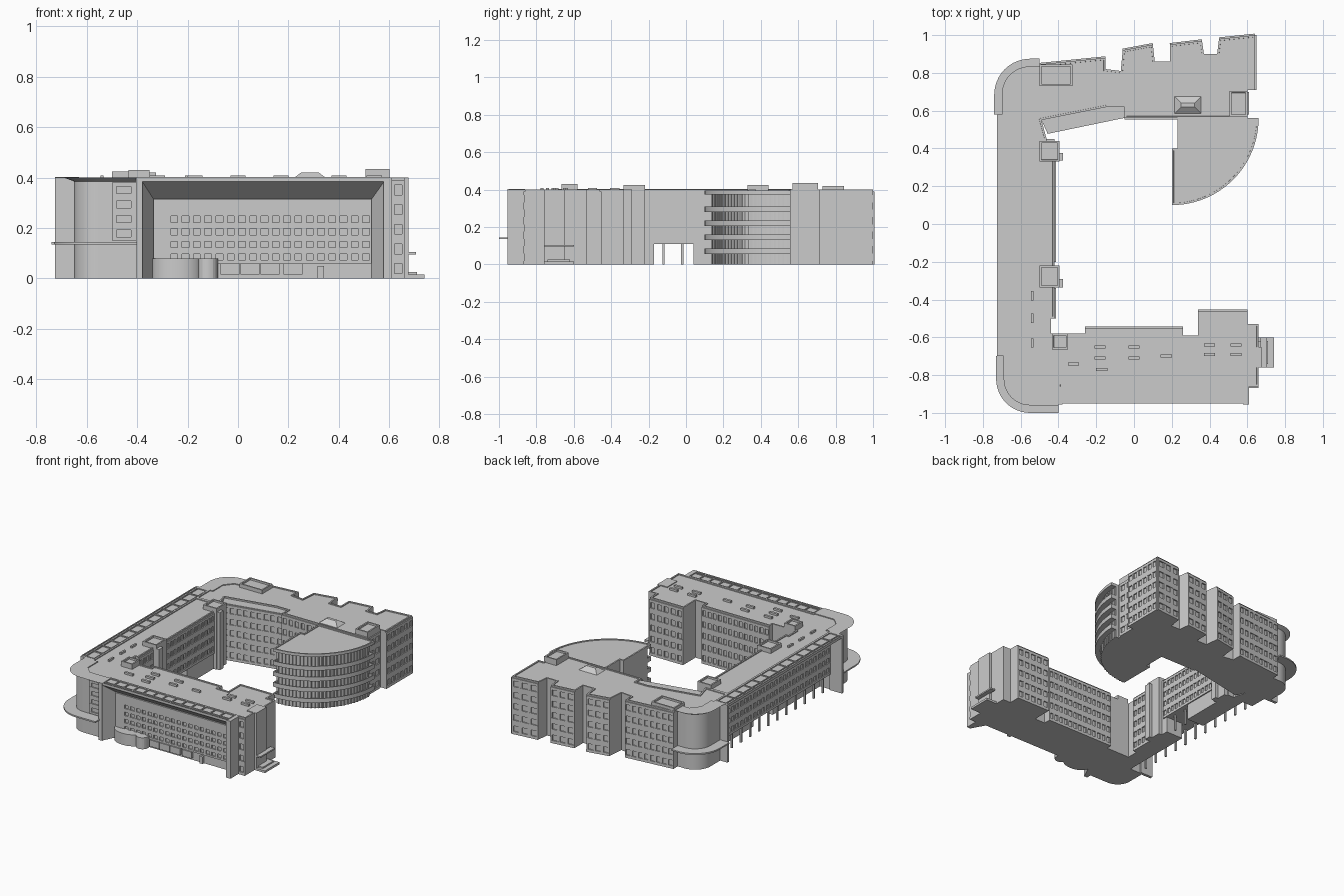
import bpy
import bmesh
from math import cos, sin, radians, hypot
from mathutils import Vector, Matrix

default_cube = bpy.data.objects.get("Cube")
if default_cube:
    bpy.data.objects.remove(default_cube, do_unlink=True)

ROOF = .4
SOFFIT = .315
UNDERCROFT = .11
FLOORS = 5


def finish(name, bm):
    """Turn a bmesh into a scene object with crisp edges and smooth curves."""
    bmesh.ops.recalc_face_normals(bm, faces=bm.faces[:])
    mesh = bpy.data.meshes.new(name)
    bm.to_mesh(mesh)
    bm.free()
    obj = bpy.data.objects.new(name, mesh)
    bpy.context.collection.objects.link(obj)
    bpy.ops.object.select_all(action='DESELECT')
    obj.select_set(True)
    bpy.context.view_layer.objects.active = obj
    bpy.ops.object.shade_smooth_by_angle(angle=radians(20))
    return obj


def arc(cx, cy, radius, start, end, steps=12):
    """Points along a circular arc, angles in degrees."""
    angles = [radians(start + (end - start) * i / steps) for i in range(steps + 1)]
    return [(cx + radius * cos(a), cy + radius * sin(a)) for a in angles]


def prism(name, outline, z0, z1, top_outline=None, parapet=0, rim=.01):
    """Extrude a plan outline; optionally flare it or sink the roof behind a parapet."""
    bm = bmesh.new()
    low = [bm.verts.new((x, y, z0)) for x, y in outline]
    high = [bm.verts.new((x, y, z1)) for x, y in top_outline or outline]
    bm.faces.new(low[::-1])
    top = bm.faces.new(high)
    for i in range(len(low)):
        j = (i + 1) % len(low)
        bm.faces.new((low[i], low[j], high[j], high[i]))
    if parapet:
        bm.normal_update()
        for thickness in (rim, .0005):
            bmesh.ops.inset_region(bm, faces=[top], thickness=thickness, use_even_offset=True)
        bmesh.ops.translate(bm, verts=top.verts[:], vec=(0, 0, -parapet))
    return finish(name, bm)


def add_box(bm, x0, x1, y0, y1, z0, z1, frame=Matrix()):
    place = Matrix.Translation(((x0 + x1) / 2, (y0 + y1) / 2, (z0 + z1) / 2))
    scale = Matrix.Diagonal((x1 - x0, y1 - y0, z1 - z0, 1))
    bmesh.ops.create_cube(bm, size=1, matrix=frame @ place @ scale)


def boxes(name, items):
    bm = bmesh.new()
    for item in items:
        add_box(bm, *item)
    return finish(name, bm)


def facade(name, start, end, z0, z1, columns, rows=FLOORS, relief=.008, pier=.4, sill=.5):
    """Spandrels and piers standing proud of a wall; outside lies right of the run."""
    bm = bmesh.new()
    dx, dy = end[0] - start[0], end[1] - start[1]
    length = hypot(dx, dy)
    along = Vector((dx, dy, 0)) / length
    inward = Vector((-along.y, along.x, 0))
    frame = Matrix((along, inward, (0, 0, 1))).transposed().to_4x4()
    frame.translation = (*start, 0)
    storey, bay = (z1 - z0) / rows, length / columns
    for row in range(rows + 1):
        low = max(z0, z0 + (row - sill / 2) * storey)
        high = min(z1, z0 + (row + sill / 2) * storey)
        add_box(bm, 0, length, -relief, 0, low, high, frame)
    for col in range(columns + 1):
        left = max(0, (col - pier / 2) * bay)
        right = min(length, (col + pier / 2) * bay)
        add_box(bm, left, right, -relief * .9, 0, z0, z1, frame)
    return finish(name, bm)


def sweep_section(name, section, axis, start, end):
    """Extrude a (depth, height) section along x or y."""
    bm = bmesh.new()
    rings = []
    for s in (start, end):
        rings.append([bm.verts.new((s, d, z) if axis == 'x' else (d, s, z)) for d, z in section])
    a, b = rings
    bm.faces.new(a)
    bm.faces.new(b)
    for i in range(len(a)):
        j = (i + 1) % len(a)
        bm.faces.new((a[i], a[j], b[j], b[i]))
    return finish(name, bm)


def eave(name, outer, inner, axis, start, end, cells=13):
    """Sloping eave with a ladder of ribs on its top."""
    sweep_section(name, [(outer, .385), (outer, .395), (inner, .395), (inner, SOFFIT)],
                  axis, start, end)
    pitch = (end - start) / cells
    edges = [(outer, outer + .006), (outer + .022, outer + .028), (inner - .006, inner)]
    ribs = [(a, b, start, end, .39, ROOF + .002) for a, b in edges]
    for i in range(cells + 1):
        s = start + i * pitch
        ribs.append((outer, inner, s - .004, s + .004, .39, ROOF + .002))
    if axis == 'x':
        ribs = [(c, d, a, b, e, f) for a, b, c, d, e, f in ribs]
    boxes(name + "_ribs", ribs)


# Southern and western wings with the rounded corner
corner = (-.55, -.82)
front_drum = [(-.65, -.69)] + arc(*corner, .1, 180, 270) + [(-.38, -.92), (-.38, -.86)]
south_edge = [(.66, -.86), (.66, -.53), (.6, -.53), (.6, -.46), (.34, -.46), (.34, -.59),
              (.26, -.59), (.26, -.55), (-.26, -.55), (-.26, -.58), (-.44, -.58),
              (-.44, -.5), (-.42, -.5)]
prism("south_west_wing", front_drum + south_edge + [(-.42, .44), (-.63, .44), (-.63, -.69)],
      UNDERCROFT, ROOF, parapet=.006)
prism("south_ground_floor", front_drum + south_edge + [(-.42, -.17), (-.55, -.17), (-.55, -.69)],
      0, UNDERCROFT)
boxes("west_ground_floor", [(-.55, -.42, .04, .45, 0, UNDERCROFT)])

# Northern wing with stepped rear bays and a rounded corner
rear = (-.55, .685)
east_bays = [(.6, .56), (.6, .71), (.64, .71), (.64, 1), (.45, .98), (.44, .9), (.37, .9),
             (.36, .97), (.19, .95), (.19, .86), (.11, .86), (.1, .95), (-.06, .92),
             (-.07, .81), (-.15, .82), (-.15, .88), (-.5, .845)]
rear_drum = [(-.5, .805)] + arc(*rear, .12, 90, 180) + [(-.67, .58), (-.63, .58)]
prism("north_wing", [(-.63, .44), (-.46, .44), (-.49, .55), (-.14, .62), (-.05, .62), (-.05, .56)]
      + east_bays + rear_drum, 0, ROOF, parapet=.006)
screen = [(-.46, .485), (-.05, .57), (-.05, .62), (-.14, .62), (-.49, .55)]
prism("courtyard_screen_block", screen, 0, .39)

# Flared corner roofs and low curved canopies


def front_corner(r):
    return ([(-.55 - r, -.7)] + arc(*corner, r, 180, 270)
            + [(-.4, -.82 - r), (-.4, -.86), (-.54, -.86), (-.59, -.81), (-.59, -.7)])


def rear_corner(r):
    return ([(-.5, .685 + r)] + arc(*rear, r, 90, 180)
            + [(-.55 - r, .58), (-.6, .58), (-.6, .69), (-.55, .75), (-.5, .75)])


for label, outline, wall, edge, lip in (("front", front_corner, .1, .14, .18),
                                        ("rear", rear_corner, .12, .15, .19)):
    prism(label + "_corner_roof", outline(wall), .385, ROOF, top_outline=outline(edge))
    prism(label + "_corner_canopy", outline(lip), .135, .145)

# Quarter round wing with ringed balconies
hub = (.2, .56)


def quarter(r):
    return [(.23, .56), (.23, .4), (.2, .4)] + arc(*hub, r, 270, 360, 24)


prism("round_wing", quarter(.42), 0, .385)
prism("round_wing_roof", quarter(.46), .375, .395, parapet=.005)
for floor in range(FLOORS):
    base = .055 + floor * .075
    if floor < FLOORS - 1:
        prism(f"balcony_{floor + 1}", quarter(.46), base, base + .03, parapet=.02, rim=.006)
bm = bmesh.new()
for x, y in arc(*hub, .42, 272, 358, 26):
    add_box(bm, x - .004, x + .004, y - .004, y + .004, 0, .38)
finish("round_wing_mullions", bm)

# Sloping eaves, frame end walls and reveals
eave("west_eave", -.725, -.63, 'y', -.68, .56)
eave("south_eave", -.95, -.86, 'x', -.38, .58)
boxes("frame_end_walls", [(-.725, -.63, -.7, -.68, 0, ROOF), (-.725, -.63, .56, .58, 0, ROOF),
                          (-.405, -.378, -.955, -.86, 0, ROOF), (.577, .61, -.955, -.86, 0, ROOF)])
prism("left_reveal", [(-.38, -.95), (-.335, -.86), (-.38, -.86)], 0, .39)
prism("right_reveal", [(.58, -.95), (.58, -.86), (.53, -.86)], 0, .39)
boxes("facade_border", [(-.335, .53, -.87, -.86, .26, SOFFIT), (-.335, -.275, -.87, -.86, 0, .26)])

# Wavy glazed front and ground floor shop windows
wave = [(-.24 + .1 * cos(radians(a)), -.86 - .07 * sin(radians(a))) for a in range(180, 14, -15)]
prism("wavy_front", wave + arc(-.12, -.88, .04, 200, 360, 8) + [(-.08, -.86)], 0, .08)
shops = [(x, x + .075, -.876, -.86, .015, .06) for x in (-.07, .01, .09, .18)]
boxes("shop_windows", shops + [(.315, .34, -.876, -.86, 0, .05)])

# Window grids on every wall
for name, start, end, z0, z1, columns, rows in (
        ("south_facade", (-.275, -.86), (.53, -.86), .06, .26, 18, 4),
        ("south_end_facade", (.61, -.86), (.66, -.86), 0, .39, 1, FLOORS),
        ("drum_facade", (-.5, -.92), (-.405, -.92), .15, .38, 1, 4),
        ("south_court_facade", (.26, -.55), (-.26, -.55), 0, .39, 13, FLOORS),
        ("tower_court_facade", (.6, -.46), (.34, -.46), 0, .39, 5, FLOORS),
        ("west_court_facade", (-.42, -.2), (-.42, .33), UNDERCROFT, .39, 14, 4),
        ("west_court_end_facade", (-.42, -.5), (-.42, -.34), 0, .39, 4, FLOORS),
        ("west_facade", (-.63, .56), (-.63, -.68), UNDERCROFT, SOFFIT, 26, 3),
        ("screen_facade", screen[0], screen[1], 0, .385, 9, FLOORS),
        ("north_court_facade", (-.05, .56), (.23, .56), 0, .39, 6, FLOORS),
        ("rear_facade", (-.15, .88), (-.5, .845), 0, .39, 8, FLOORS),
        ("inner_bay_facade", (.1, .95), (-.06, .92), 0, .39, 3, FLOORS),
        ("middle_bay_facade", (.36, .97), (.19, .95), 0, .39, 3, FLOORS),
        ("outer_bay_facade", (.64, 1), (.45, .98), 0, .39, 3, FLOORS),
        ("east_facade", (.64, .71), (.64, 1), 0, .39, 6, FLOORS),
        ("east_recess_facade", (.6, .58), (.6, .7), 0, .39, 2, FLOORS)):
    facade(name, start, end, z0, z1, columns, rows)

# Slim columns under the raised western wing
pillars = []
for i in range(12):
    y = -.62 + i * .1
    for x in (-.62, -.45) if -.17 < y < .04 else (-.62,):
        pillars.append((x - .006, x + .006, y - .006, y + .006, 0, UNDERCROFT + .01))
boxes("undercroft_columns", pillars)

# Stair towers and roof plant rooms
towers = {"north_stair": (-.5, -.395, .33, .44, 0, .425),
          "middle_stair": (-.5, -.395, -.335, -.22, 0, .425),
          "south_stair": (-.435, -.35, -.665, -.58, .3, .43),
          "east_lift": (.505, .6, .57, .705, .3, .435),
          "rear_plant_room": (-.5, -.325, .73, .845, .3, .42)}
for name, (x0, x1, y0, y1, z0, z1) in towers.items():
    prism(name, [(x0, y0), (x1, y0), (x1, y1), (x0, y1)], z0, z1, parapet=.012)
boxes("stair_ducts", [(-.4, -.375, .335, .375, 0, ROOF), (-.4, -.375, -.335, -.29, 0, ROOF)])

# Skylight and scattered roof vents
prism("skylight", [(.21, .58), (.36, .58), (.36, .68), (.21, .68)], .39, .42,
      top_outline=[(.25, .62), (.32, .62), (.32, .64), (.25, .64)])
vents = [(-.18, -.65), (0, -.65), (-.18, -.71), (0, -.71), (-.32, -.74), (-.17, -.77),
         (.17, -.7), (.4, -.64), (.54, -.64), (.4, -.69), (.54, -.69)]
boxes("roof_vents", [(x - .03, x + .03, y - .008, y + .008, .39, .408) for x, y in vents]
      + [(-.545, -.533, y - .025, y + .025, .39, .408) for y in (-.63, -.5, -.38)])

# Eastern entrance with steps and canopy
boxes("east_entrance", [(.66, .74, -.76, -.6, 0, .015), (.66, .71, -.74, -.62, 0, .025),
                        (.6, .675, -.76, -.65, 0, ROOF), (.67, .705, -.76, -.6, .095, .105)])
